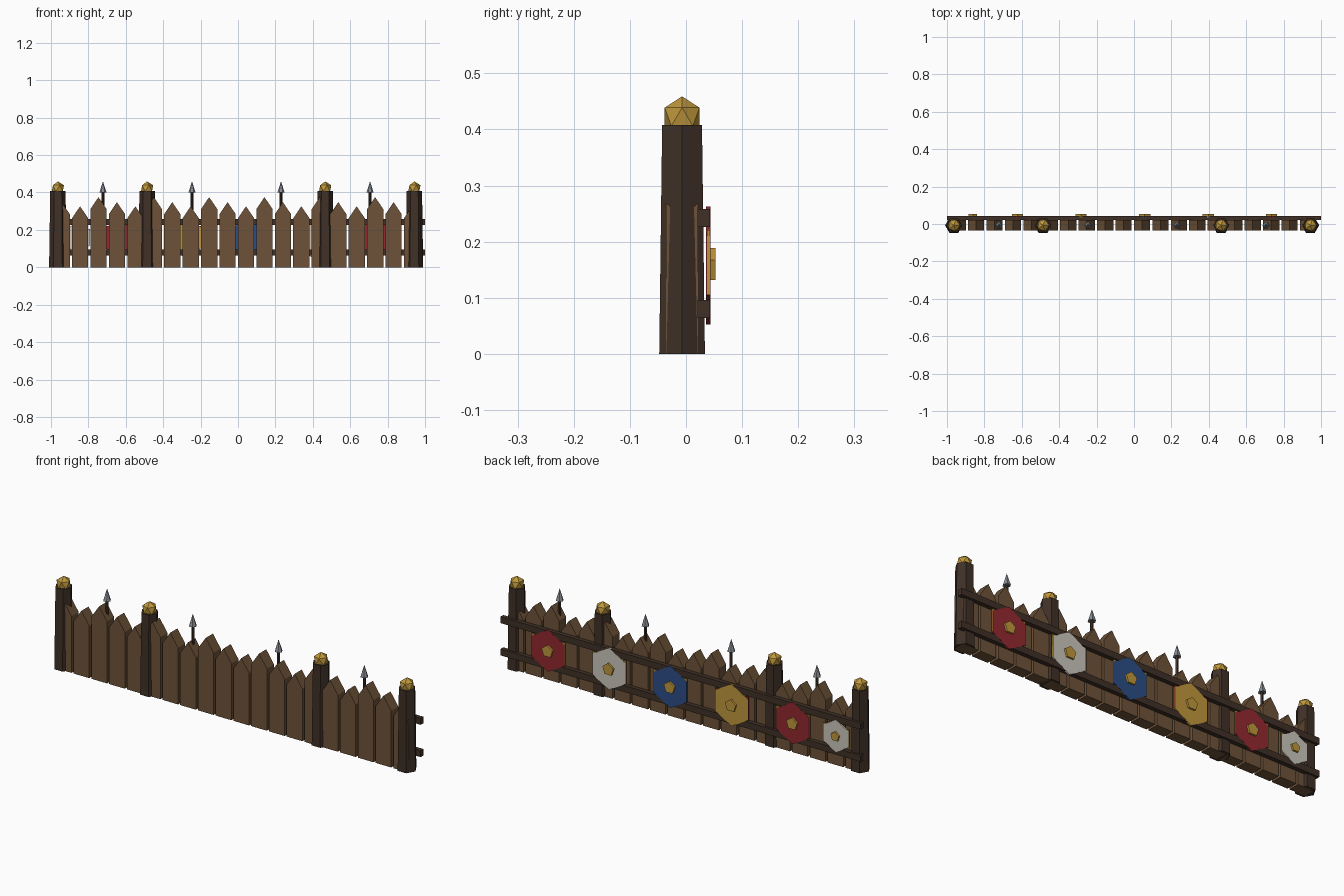
import bpy, bmesh, math
from mathutils import Matrix

cube = bpy.data.objects.get("Cube")
if cube:
    bpy.data.objects.remove(cube, do_unlink=True)


def material(name, r, g, b):
    m = bpy.data.materials.new(name)
    m.use_nodes = True
    m.diffuse_color = (r, g, b, 1)
    m.node_tree.nodes["Principled BSDF"].inputs["Base Color"].default_value = (r, g, b, 1)
    return m


plank_wood = material("plank_wood", 0.155, 0.085, 0.04)
dark_wood = material("dark_wood", 0.05, 0.03, 0.02)
gold = material("gold", 0.52, 0.31, 0.045)
steel = material("steel", 0.25, 0.27, 0.3)
red = material("red_paint", 0.29, 0.022, 0.028)
white = material("white_paint", 0.6, 0.57, 0.5)
blue = material("blue_paint", 0.025, 0.075, 0.24)

MID_X, MID_Y = -0.01, -0.007


def add_object(name, bm, mat):
    bmesh.ops.recalc_face_normals(bm, faces=bm.faces)
    mesh = bpy.data.meshes.new(name)
    bm.to_mesh(mesh)
    bm.free()
    mesh.materials.append(mat)
    obj = bpy.data.objects.new(name, mesh)
    bpy.context.collection.objects.link(obj)
    return obj


def box(name, x, y, z, mat):
    """Box from (low, high) pairs."""
    bm = bmesh.new()
    bmesh.ops.create_cube(bm, size=1)
    for v in bm.verts:
        v.co = [lo if c < 0 else hi for c, (lo, hi) in zip(v.co, (x, y, z))]
    return add_object(name, bm, mat)


def cone(name, x, y, z0, z1, r0, r1, sides, mat):
    """Upright tapered prism with a corner towards the front."""
    bm = bmesh.new()
    turn = Matrix.Translation((x, y, (z0 + z1) / 2)) @ Matrix.Rotation(math.pi / 2, 4, "Z")
    bmesh.ops.create_cone(bm, cap_ends=True, segments=sides, radius1=r0, radius2=r1,
                          depth=z1 - z0, matrix=turn)
    return add_object(name, bm, mat)


def extruded(name, profile, y0, y1, mat):
    """Push an x-z outline from y0 to y1."""
    bm = bmesh.new()
    face = bm.faces.new([bm.verts.new((x, y0, z)) for x, z in profile])
    ext = bmesh.ops.extrude_face_region(bm, geom=[face])["geom"]
    for v in ext:
        if isinstance(v, bmesh.types.BMVert):
            v.co.y = y1
    return add_object(name, bm, mat)


def polygon(x, z, r, sides):
    """Regular outline with one corner at the top."""
    angles = [2 * math.pi * i / sides for i in range(sides)]
    return [(x + r * math.sin(a), z + r * math.cos(a)) for a in angles]


# Pointed planks, in three repeating heights
for i in range(20):
    x = -0.943 + 0.0986 * i
    w = 0.0435
    top = (0.348, 0.326, 0.375)[i % 3]
    shoulder = top - 0.064
    outline = [(x - w, 0), (x + w, 0), (x + w, shoulder), (x, top), (x - w, shoulder)]
    extruded(f"plank_{i + 1}", outline, -0.0355, 0.0215, plank_wood)

# Hexagonal posts with faceted gold knobs
for i, offset in enumerate((-0.953, -0.476, 0.476, 0.953)):
    x = MID_X + offset
    cone(f"post_{i + 1}", x, MID_Y, 0, 0.408, 0.047, 0.041, 6, dark_wood)
    bm = bmesh.new()
    bmesh.ops.create_icosphere(bm, subdivisions=1, radius=0.0364,
                               matrix=Matrix.Translation((x, MID_Y, 0.4226)))
    add_object(f"post_knob_{i + 1}", bm, gold)

# Back rails
for name, z in (("lower_rail", 0.08), ("upper_rail", 0.242)):
    box(name, (-1, 1), (0.0205, 0.043), (z - 0.016, z + 0.016), dark_wood)

# Spears standing up out of the planks
for i, offset in enumerate((-0.714, -0.238, 0.238, 0.714)):
    x = MID_X + 0.002 + offset
    cone(f"spear_shaft_{i + 1}", x, MID_Y, 0.05, 0.405, 0.0075, 0.0075, 6, dark_wood)
    cone(f"spear_head_{i + 1}", x, MID_Y, 0.4, 0.46, 0.019, 0, 6, steel)

# Shields on the back: trim band, painted hexagon and five-sided boss
shields = [(0.735, 1, red), (0.397, 1, white), (0.057, 1, blue),
           (-0.283, 1, gold), (-0.623, 1, red), (-0.862, 0.77, white)]
MID_Z = 0.1575
for i, (x, s, paint) in enumerate(shields):
    r = 0.105 * s
    half = r * math.cos(math.pi / 6) + 0.002
    trim = red if paint == gold else gold
    box(f"shield_trim_{i + 1}", (x - half, x + half), (0.0375, 0.0425),
        (MID_Z - r / 2, MID_Z + r * 0.6), trim)
    extruded(f"shield_{i + 1}", polygon(x, MID_Z, r, 6), 0.036, 0.0436, paint)
    extruded(f"shield_boss_{i + 1}", polygon(x, MID_Z, 0.0315 * s, 5), 0.042, 0.053, gold)
